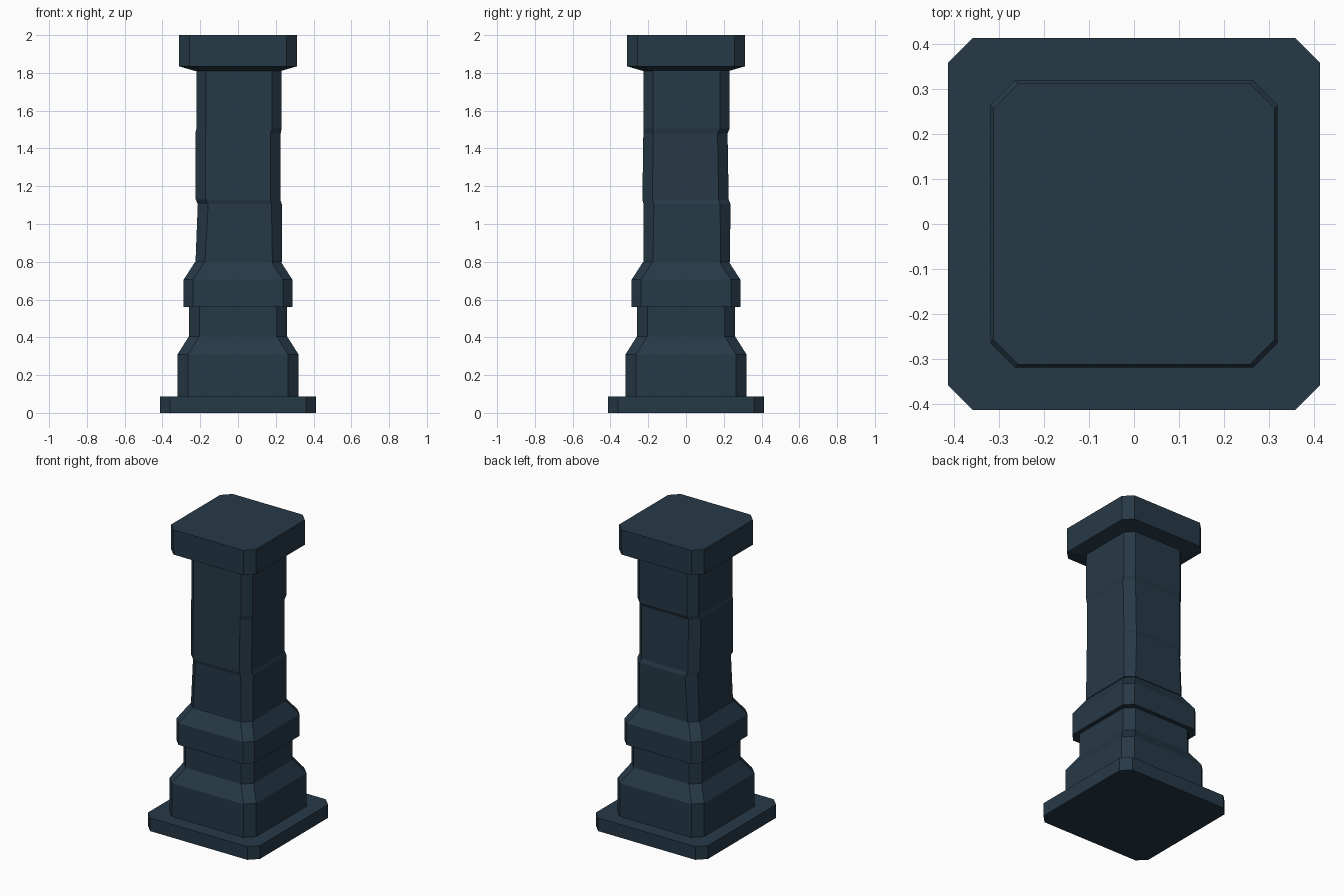
import bpy, bmesh

if "Cube" in bpy.data.objects:
    bpy.data.objects.remove(bpy.data.objects["Cube"])

# One dark slate-blue stone colour
stone = bpy.data.materials.new("dark blue stone")
stone.diffuse_color = (0.0194, 0.0410, 0.0620, 1)
stone.use_nodes = True
stone.node_tree.nodes["Principled BSDF"].inputs["Base Color"].default_value = stone.diffuse_color


def square(z, h, c=0.055):
    """Centred ring description: height, x range, y range, corner chamfer."""
    return (z, -h, h, -h, h, c)


def loft(name, rings):
    """Closed solid through chamfered-square rings (z, x0, x1, y0, y1, chamfer)."""
    bm = bmesh.new()
    loops = []
    for z, x0, x1, y0, y1, c in rings:
        pts = [(x0 + c, y0), (x1 - c, y0), (x1, y0 + c), (x1, y1 - c),
               (x1 - c, y1), (x0 + c, y1), (x0, y1 - c), (x0, y0 + c)]
        loops.append([bm.verts.new((x, y, z)) for x, y in pts])
    for a, b in zip(loops, loops[1:]):
        for i in range(8):
            j = (i + 1) % 8
            bm.faces.new((a[i], a[j], b[j], b[i]))
    bm.faces.new(loops[0][::-1])
    bm.faces.new(loops[-1])
    bmesh.ops.recalc_face_normals(bm, faces=bm.faces)
    mesh = bpy.data.meshes.new(name)
    bm.to_mesh(mesh)
    bm.free()
    mesh.materials.append(stone)
    obj = bpy.data.objects.new(name, mesh)
    bpy.context.collection.objects.link(obj)
    return obj


# Ground plinth
loft("plinth", [square(0, 0.414), square(0.088, 0.414)])

# Lower block sloping into the neck
loft("lower_block", [square(0.088, 0.32), square(0.31, 0.32),
                     square(0.405, 0.26), square(0.56, 0.26)])

# Overhanging collar sloping into the shaft
loft("collar", [square(0.56, 0.288, 0.05), square(0.705, 0.288, 0.05),
                square(0.80, 0.227, 0.05)])

# Slightly worn shaft with small offsets between its three courses
loft("shaft", [(0.80, -0.225, 0.232, -0.225, 0.232, 0.05),
               (1.105, -0.213, 0.232, -0.225, 0.236, 0.055),
               (1.13, -0.224, 0.224, -0.231, 0.226, 0.053),
               (1.48, -0.226, 0.226, -0.226, 0.220, 0.053),
               (1.505, -0.220, 0.231, -0.226, 0.231, 0.05),
               (1.815, -0.220, 0.231, -0.224, 0.231, 0.05)])

# Cap slab with a shallow flared underside
loft("cap", [square(1.81, 0.226, 0.05), square(1.835, 0.313),
             square(2.0, 0.313)])
